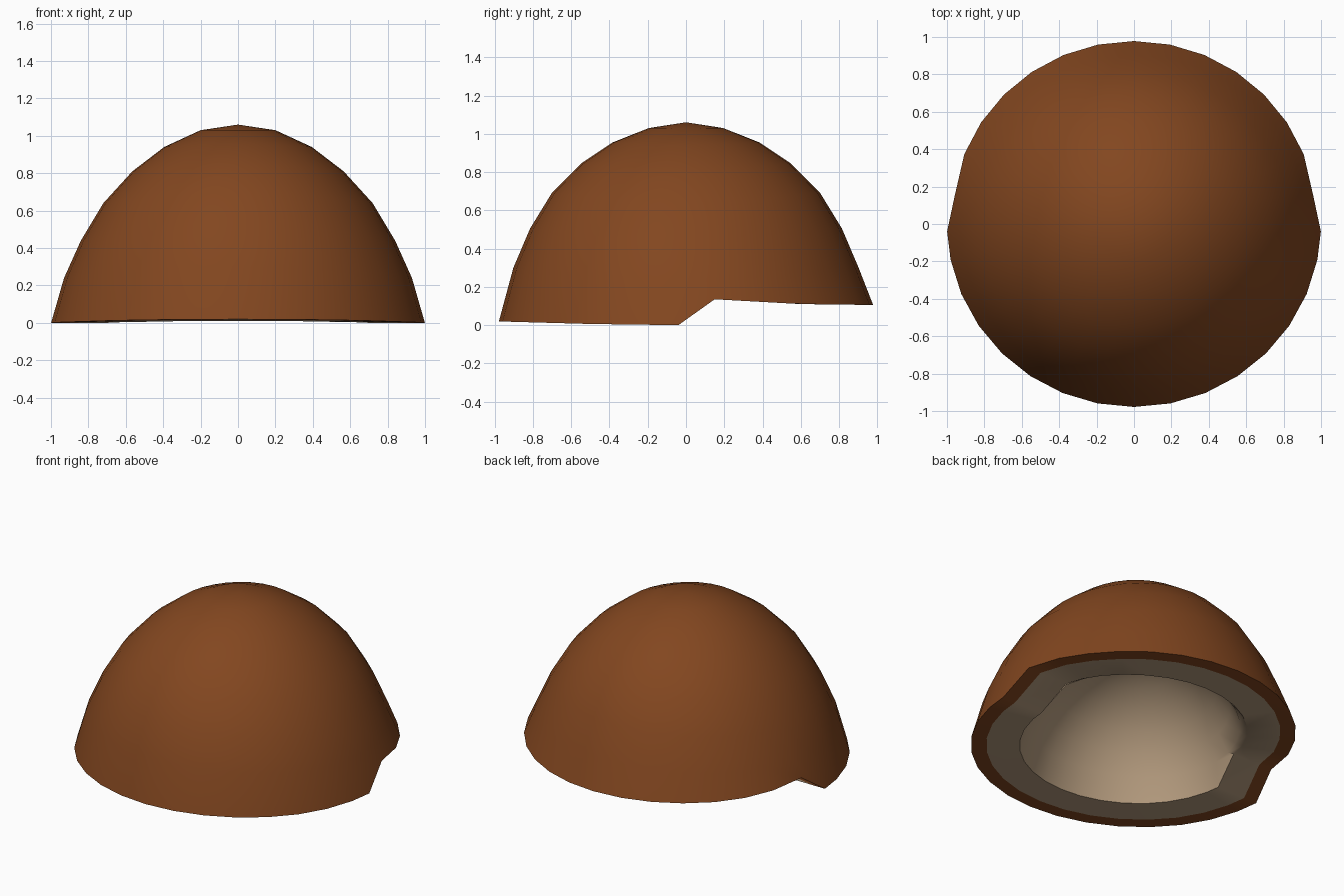
import bpy, bmesh, math

if "Cube" in bpy.data.objects:
    bpy.data.objects.remove(bpy.data.objects["Cube"])

SEG = 32


def material(name, color):
    m = bpy.data.materials.new(name)
    m.diffuse_color = (*color, 1)
    m.use_nodes = True
    m.node_tree.nodes["Principled BSDF"].inputs["Base Color"].default_value = m.diffuse_color
    return m


# Height of the stepped broken rim: low at the front, raised at the back
def rim_z(y):
    pts = [(-1, .02), (-.5, .006), (-.04, 0), (.15, .135), (.6, .11), (1, .105)]
    for (y0, z0), (y1, z1) in zip(pts, pts[1:]):
        if y <= y1:
            return z0 + (z1 - z0) * max(0, y - y0) / (y1 - y0)
    return pts[-1][1]


# Dome rings: radius, height, extra height toward front and back
DOME = [(.2, 1.03, 0), (.395, .94, .015), (.565, .81, .035),
        (.72, .64, .055), (.84, .44, .065), (.93, .24, .06)]
INNER_R, INNER_H = .7, .6


def dome_ring(bm, r, z, lift, kr, kz):
    row = []
    for i in range(SEG):
        a = math.tau * i / SEG
        s = math.sin(a)
        row.append(bm.verts.new((kr * r * math.cos(a), kr * r * s * .97,
                                 kz * (z + lift * s * s))))
    return row


# Rim ring, with its step placed at the same y across the whole thickness
def rim_ring(bm, r):
    row = []
    step = {0: -.04, 16: -.04, 1: .15, 15: .15}
    for i in range(SEG):
        a = math.tau * i / SEG
        y = step.get(i, r * .978 * math.sin(a))
        z = rim_z(y)
        if i in step:
            rr = r * (1 - .22 * z)
            x = math.copysign(math.sqrt(rr * rr - y * y), math.cos(a))
        else:
            x = r * math.cos(a) * (1 - .15 * z)
        row.append(bm.verts.new((x, y, z)))
    return row


bm = bmesh.new()
outer = [dome_ring(bm, *p, 1, 1) for p in DOME]
inner = [dome_ring(bm, *p, INNER_R, INNER_H) for p in reversed(DOME)]
rows = outer + [rim_ring(bm, r) for r in (1, .905, .7)] + inner

# Skin the rows: shell and outer rim brown, everything inside flesh
for n, (a, b) in enumerate(zip(rows, rows[1:])):
    for i in range(SEG):
        j = (i + 1) % SEG
        f = bm.faces.new((a[i], b[i], b[j], a[j]))
        f.material_index = 0 if n <= len(outer) else 1

# Poles
for row, z, mat in ((rows[0], 1.06, 0), (rows[-1], 1.06 * INNER_H, 1)):
    top = bm.verts.new((0, 0, z))
    for i in range(SEG):
        bm.faces.new((top, row[i], row[(i + 1) % SEG])).material_index = mat

bmesh.ops.recalc_face_normals(bm, faces=bm.faces)
mesh = bpy.data.meshes.new("half_nut_shell")
bm.to_mesh(mesh)
bm.free()
mesh.materials.append(material("shell brown", (.225, .062, .014)))
mesh.materials.append(material("cream flesh", (.46, .33, .21)))
shell = bpy.data.objects.new("half_nut_shell", mesh)
bpy.context.collection.objects.link(shell)

bpy.context.view_layer.objects.active = shell
shell.select_set(True)
bpy.ops.object.shade_smooth_by_angle(angle=math.radians(42))
